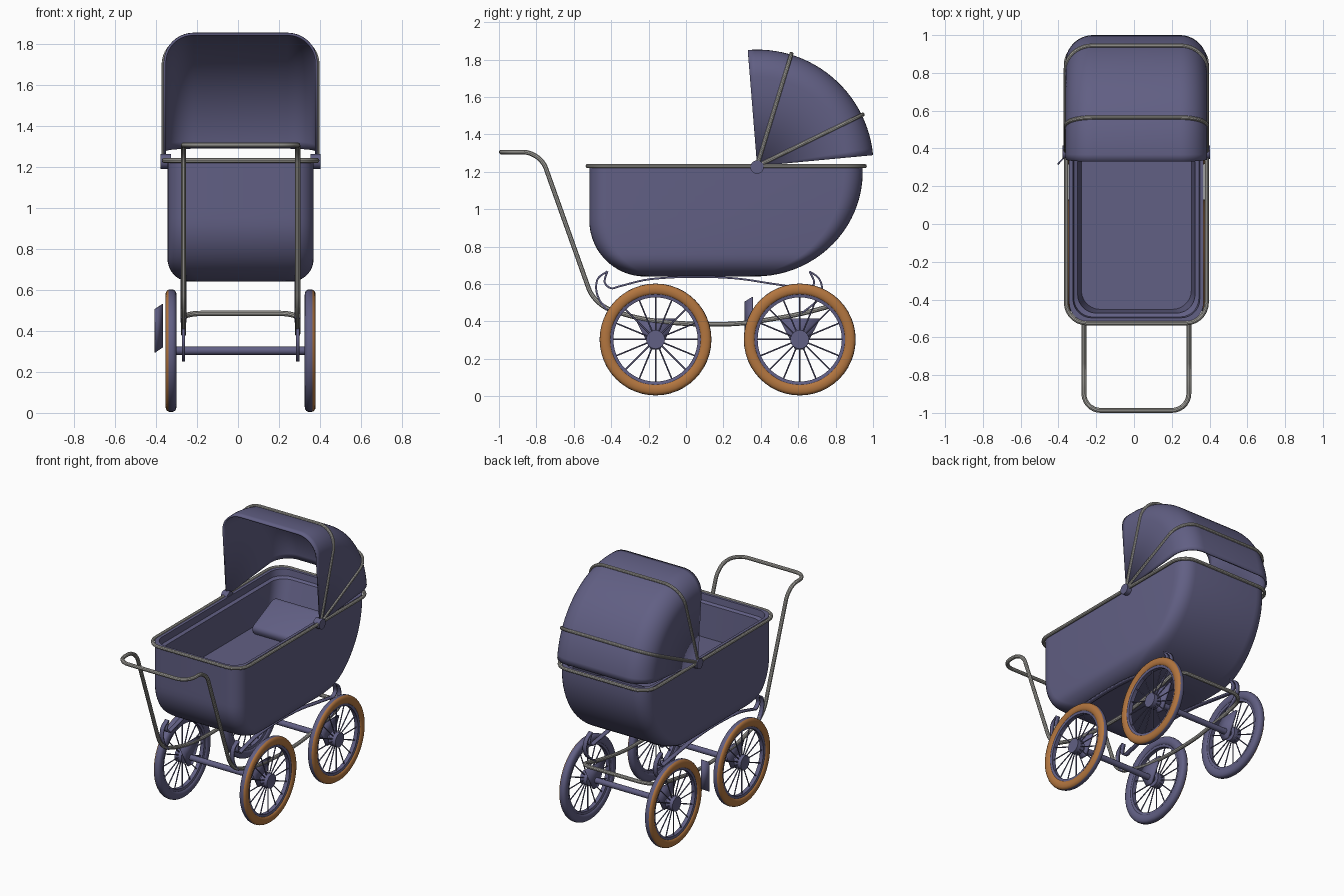
import bpy, bmesh
from math import sin, cos, pi, sqrt, radians
from mathutils import Vector, Matrix

if "Cube" in bpy.data.objects:
    bpy.data.objects.remove(bpy.data.objects["Cube"])

CX = 0.0125          # carriage centreline
SIDES = ((1, "left"), (-1, "right"))
PIVOT_Y, PIVOT_Z = 0.38, 1.23
made = []


def material(name, rgb):
    m = bpy.data.materials.new(name)
    m.use_nodes = True
    m.diffuse_color = (*rgb, 1)
    m.node_tree.nodes["Principled BSDF"].inputs["Base Color"].default_value = (*rgb, 1)
    return m


FABRIC = material("dusty violet", (0.12, 0.115, 0.23))
METAL = material("brushed grey", (0.42, 0.41, 0.38))
TYRE = material("tan brown", (0.45, 0.18, 0.05))


def finish(name, bm, mat):
    bmesh.ops.recalc_face_normals(bm, faces=bm.faces)
    me = bpy.data.meshes.new(name)
    bm.to_mesh(me)
    bm.free()
    ob = bpy.data.objects.new(name, me)
    bpy.context.collection.objects.link(ob)
    me.materials.append(mat)
    ob.location.x = CX
    made.append(ob)
    return ob


def loft(name, rings, mat, closed=True, caps=False, loop=False):
    """Skin a list of equal-length point rows."""
    bm = bmesh.new()
    rows = [[bm.verts.new(p) for p in ring] for ring in rings]
    n = len(rows[0])
    pairs = list(zip(rows, rows[1:])) + ([(rows[-1], rows[0])] if loop else [])
    for a, b in pairs:
        for i in range(n if closed else n - 1):
            j = (i + 1) % n
            bm.faces.new((a[i], a[j], b[j], b[i]))
    if caps:
        bm.faces.new(rows[0])
        bm.faces.new(rows[-1])
    return finish(name, bm, mat)


def fillet(points, d, cyclic=False, seg=7):
    """Round the corners of a path."""
    pts = [Vector(p) for p in points]
    out = []
    for i, p in enumerate(pts):
        if not cyclic and i in (0, len(pts) - 1):
            out.append(p)
            continue
        u, v = pts[i - 1] - p, pts[(i + 1) % len(pts)] - p
        a = p + u.normalized() * min(d, u.length * 0.46)
        b = p + v.normalized() * min(d, v.length * 0.46)
        o = a + b - p
        for k in range(seg + 1):
            t = pi / 2 * k / seg
            out.append(o + (a - o) * cos(t) + (b - o) * sin(t))
    return out


def tube(name, pts, r, mat, cyclic=False):
    cu = bpy.data.curves.new(name, "CURVE")
    cu.dimensions = "3D"
    cu.bevel_depth = r
    cu.bevel_resolution = 3
    cu.use_fill_caps = True
    sp = cu.splines.new("POLY")
    sp.points.add(len(pts) - 1)
    for q, p in zip(sp.points, pts):
        q.co = (*p, 1)
    sp.use_cyclic_u = cyclic
    cu.materials.append(mat)
    ob = bpy.data.objects.new(name, cu)
    bpy.context.collection.objects.link(ob)
    ob.location.x = CX
    bpy.ops.object.select_all(action="DESELECT")
    ob.select_set(True)
    bpy.context.view_layer.objects.active = ob
    bpy.ops.object.convert(target="MESH")
    made.append(bpy.context.object)


def rod(bm, a, b, r, seg=20):
    a, b = Vector(a), Vector(b)
    rot = (b - a).to_track_quat("Z", "Y").to_matrix().to_4x4()
    bmesh.ops.create_cone(bm, cap_ends=True, segments=seg, radius1=r, radius2=r,
                          depth=(b - a).length, matrix=Matrix.Translation((a + b) / 2) @ rot)


def thicken(ob, t):
    m = ob.modifiers.new("thickness", "SOLIDIFY")
    m.thickness, m.offset = t, 0


def plate(name, corners, t, mat):
    bm = bmesh.new()
    bm.faces.new([bm.verts.new(c) for c in corners])
    thicken(finish(name, bm, mat), t)


def round_rect(y0, y1, w, r, z):
    return fillet([(-w, y0, z), (w, y0, z), (w, y1, z), (-w, y1, z)], r, True)


# Body tub: stacked rounded rectangles outside, then down the inner wall to the floor
def quarter(x):
    return sqrt(max(0, 1 - max(0, x) ** 2))


def tub_ring(z, inset=0.0):
    y0 = -0.22 - 0.297 * quarter((0.94 - z) / 0.3)
    y1 = 0.37 + 0.575 * quarter((1.2 - z) / 0.56)
    w = 0.246 + 0.11 * quarter((0.75 - z) / 0.11)
    return round_rect(y0 + inset, y1 - inset, w - inset, 0.1, z)


rings = [tub_ring(0.64 + 0.595 * (1 - cos(pi / 2 * i / 22))) for i in range(23)]
rings += [tub_ring(1.235, 0.02), tub_ring(1.19, 0.025), tub_ring(1.18, 0.045), tub_ring(0.95, 0.065)]
loft("body_tub", rings, FABRIC, caps=True)
tube("body_rim", round_rect(-0.525, 0.955, 0.372, 0.11, 1.23), 0.012, METAL, True)

# Pillow at the hood end
bm = bmesh.new()
bmesh.ops.create_cube(bm, size=1, matrix=Matrix.Translation((0, 0.62, 1.02))
                      @ Matrix.Rotation(radians(25), 4, "X") @ Matrix.Diagonal((0.5, 0.3, 0.09, 1)))
bmesh.ops.bevel(bm, geom=bm.edges[:], offset=0.035, segments=4, profile=0.5, affect="EDGES")
finish("pillow", bm, FABRIC)


# Folding hood: one arch swept about the hinge
def arch(angle, w, r):
    c, s = cos(radians(angle)), sin(radians(angle))
    flat = fillet([(-w, 0, 0), (-w, r, 0), (w, r, 0), (w, 0, 0)], 0.14, seg=10)
    return [(p.x, PIVOT_Y + p.y * c, PIVOT_Z + p.y * s) for p in flat]


hood = loft("hood", [arch(5.4 + 89.2 * i / 26, 0.369, 0.617) for i in range(27)], FABRIC, closed=False)
bm = bmesh.new()
bm.from_mesh(hood.data)
bmesh.ops.remove_doubles(bm, verts=bm.verts, dist=0.0005)
bm.to_mesh(hood.data)
bm.free()
thicken(hood, 0.012)
for angle, label in ((73, "front"), (26, "rear")):
    tube("hood_rib_" + label, arch(angle, 0.374, 0.628), 0.011, METAL)
for s, label in SIDES:
    bm = bmesh.new()
    rod(bm, (s * 0.34, PIVOT_Y, PIVOT_Z - 0.005), (s * 0.39, PIVOT_Y, PIVOT_Z - 0.005), 0.036)
    finish("hood_hinge_" + label, bm, FABRIC)

# Handle and chassis rail: one continuous closed loop
half = [(-0.987, 1.305), (-0.78, 1.305), (-0.49, 0.49), (-0.25, 0.412), (0, 0.385),
        (0.29, 0.385), (0.6, 0.435), (0.785, 0.485)]
loop = [(0.278, y, z) for y, z in half] + [(-0.278, y, z) for y, z in reversed(half)]
tube("handle_and_chassis", fillet(loop, 0.09, True), 0.013, METAL, True)


# Springs: flat straps following a smoothed path
def smooth(pts, seg=6):
    p = [Vector(q) for q in pts]
    p = [p[0]] + p + [p[-1]]
    out = []
    for a, b, c, d in zip(p, p[1:], p[2:], p[3:]):
        for k in range(seg):
            t = k / seg
            out.append(0.5 * (2 * b + (c - a) * t + (2 * a - 5 * b + 4 * c - d) * t * t
                              + (3 * b - a - 3 * c + d) * t ** 3))
    return out + [p[-1]]


SPRINGS = {
    "body_spring": [(-0.42, 0.667), (-0.435, 0.61), (-0.4, 0.577), (-0.345, 0.59), (-0.195, 0.625),
                    (0.03, 0.638), (0.26, 0.63), (0.45, 0.603), (0.6, 0.58), (0.66, 0.575),
                    (0.685, 0.61), (0.66, 0.667)],
    "front_spring": [(-0.42, 0.667), (-0.47, 0.63), (-0.48, 0.57), (-0.46, 0.51), (-0.42, 0.46)],
    "rear_spring": [(0.66, 0.667), (0.71, 0.63), (0.727, 0.57), (0.7, 0.51), (0.62, 0.445)],
}
for s, label in SIDES:
    for name, path in SPRINGS.items():
        rows = [[(s * 0.278 + e, p.x, p.y) for e in (-0.014, 0.014)] for p in smooth(path)]
        thicken(loft(name + "_" + label, rows, FABRIC, closed=False), 0.01)

# Wheels, axles and axle brackets
WZ, TURN = 0.303, 48


def revolve(name, section, x, y, mat):
    rows = [[(x + a, y + r * cos(t), WZ + r * sin(t)) for r, a in section]
            for t in (2 * pi * k / TURN for k in range(TURN))]
    return loft(name, rows, mat, loop=True)


def squash(v):
    return abs(v) ** 0.8 * (1 if v > 0 else -1)


tyre_section = [(0.268 + 0.031 * squash(cos(t)), 0.027 * squash(sin(t)))
                for t in (2 * pi * k / 16 for k in range(16))]
rim_section = [(0.225, -0.014), (0.245, -0.018), (0.245, 0.018), (0.225, 0.014)]
for y, end in ((-0.163, "front"), (0.608, "rear")):
    bm = bmesh.new()
    rod(bm, (-0.33, y, WZ), (0.33, y, WZ), 0.02)
    finish(end + "_axle", bm, FABRIC)
    for s, label in SIDES:
        tag, x = f"{end}_{label}", s * 0.339
        tyre = revolve("tyre_" + tag, tyre_section, x, y, FABRIC)
        tyre.data.materials.append(TYRE)
        for f in tyre.data.polygons:
            f.material_index = 1 if f.normal.x * s > 0.42 else 0
        revolve("rim_" + tag, rim_section, x, y, FABRIC)
        bm = bmesh.new()
        for k in range(16):
            t = 2 * pi * k / 16
            rod(bm, (x, y, WZ), (x, y + 0.235 * cos(t), WZ + 0.235 * sin(t)), 0.004, 6)
        finish("spokes_" + tag, bm, FABRIC)
        bm = bmesh.new()
        rod(bm, (x - 0.027, y, WZ), (x + 0.027, y, WZ), 0.05, 24)
        finish("hub_" + tag, bm, FABRIC)
        plate("axle_bracket_" + tag, [(s * 0.278, y + a, z) for a, z in
              ((-0.11, 0.415), (0.11, 0.415), (0.025, 0.25), (-0.025, 0.25))], 0.016, FABRIC)

# Brake pedal plate beside the right wheels
plate("brake_pedal", [(-0.417, 0.315, 0.295), (-0.38, 0.355, 0.32),
                      (-0.38, 0.355, 0.53), (-0.417, 0.315, 0.505)], 0.008, FABRIC)

# Smooth shading with sharp edges kept
bpy.ops.object.select_all(action="DESELECT")
for ob in made:
    ob.select_set(True)
bpy.context.view_layer.objects.active = made[0]
bpy.ops.object.shade_smooth_by_angle(angle=radians(35))
